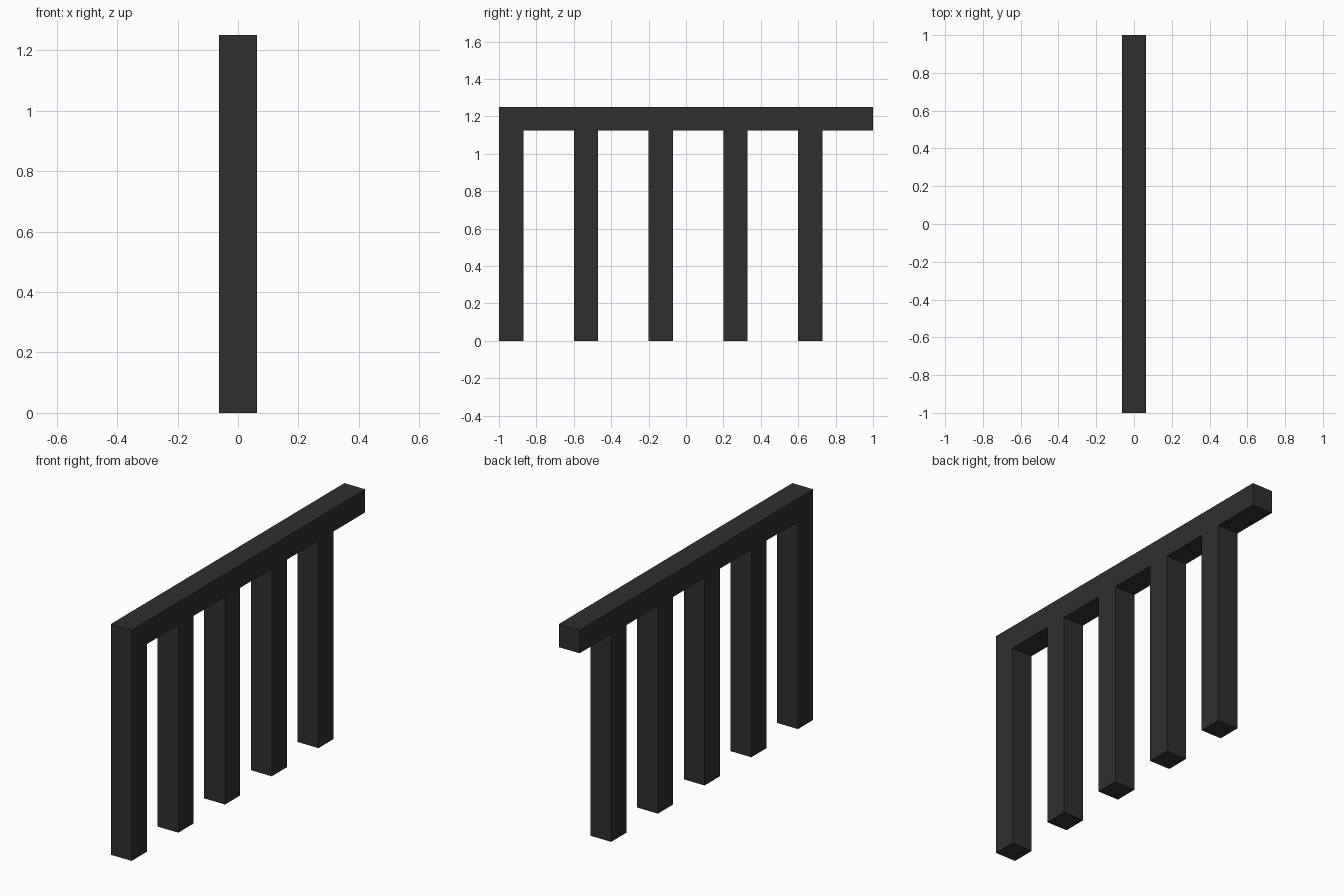
import bpy

# Remove the default cube
default = bpy.data.objects.get("Cube")
if default:
    bpy.data.objects.remove(default, do_unlink=True)

# Dark painted metal
COLOUR = (0.028, 0.028, 0.028, 1.0)
paint = bpy.data.materials.new("charcoal_paint")
paint.use_nodes = True
paint.diffuse_color = COLOUR
bsdf = next(n for n in paint.node_tree.nodes if n.type == 'BSDF_PRINCIPLED')
bsdf.inputs["Base Color"].default_value = COLOUR

WIDTH = 0.125       # thickness across x
POST_DEPTH = 0.13   # post size along y
HEIGHT = 1.25
RAIL_BOTTOM = 1.125
SPACING = 0.4


def box(name, y0, y1, z0, z1):
    """Flat-faced bar centred on x, spanning the given y and z ranges."""
    bpy.ops.mesh.primitive_cube_add(size=1, location=(0, (y0 + y1) / 2, (z0 + z1) / 2))
    obj = bpy.context.object
    obj.name = obj.data.name = name
    obj.scale = (WIDTH, y1 - y0, z1 - z0)
    bpy.ops.object.transform_apply(location=False, rotation=False, scale=True)
    obj.data.materials.append(paint)
    return obj


# Top rail, overhanging past the last post
box("top_rail", -1, 1, RAIL_BOTTOM, HEIGHT)

# Evenly spaced posts, the first flush with the front end of the rail
for i in range(5):
    start = -1 + i * SPACING
    box(f"post_{i + 1}", start, start + POST_DEPTH, 0, RAIL_BOTTOM)
